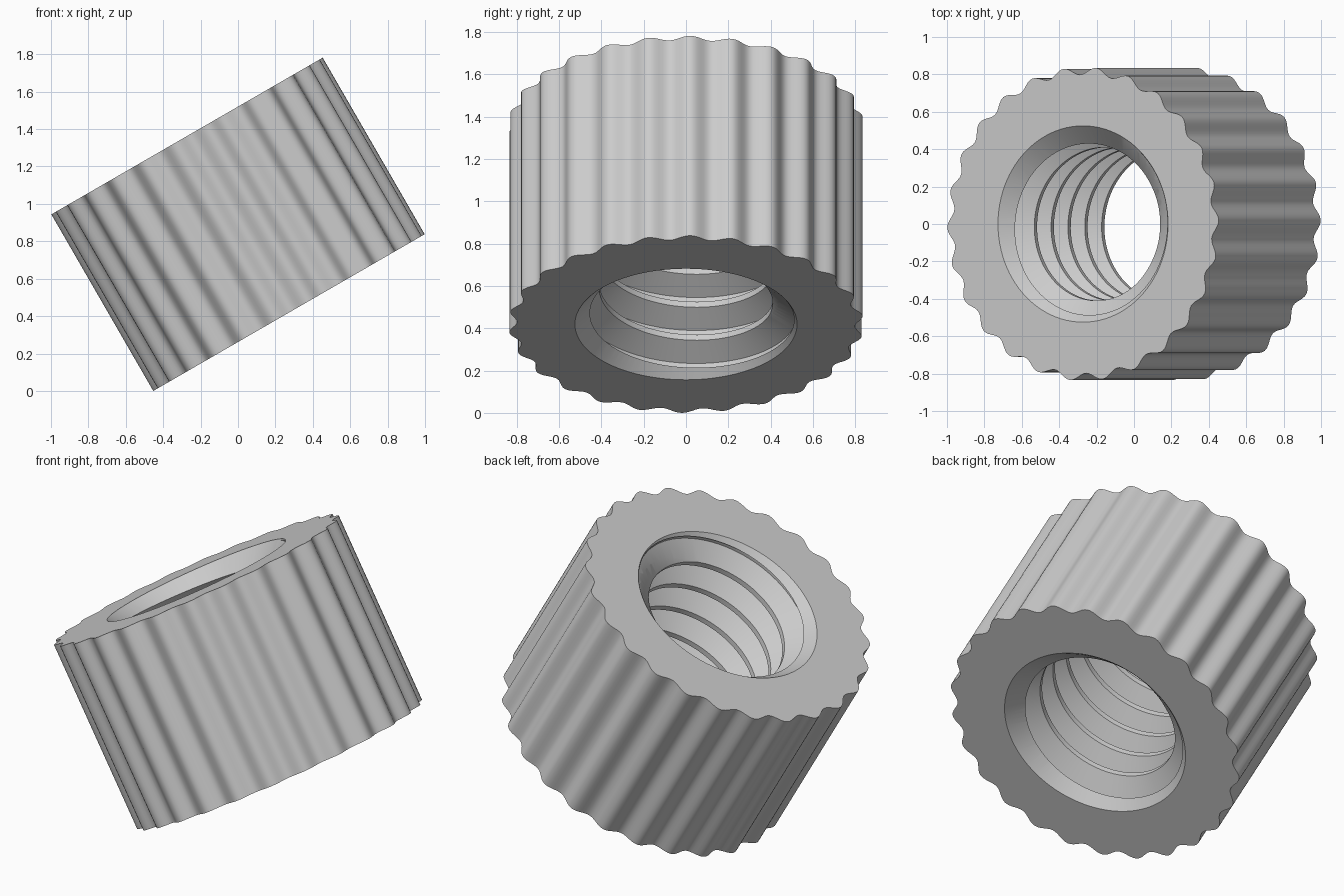
import bpy, bmesh, math
from mathutils import Matrix

cube = bpy.data.objects.get("Cube")
if cube:
    bpy.data.objects.remove(cube, do_unlink=True)

HEIGHT = 1.09
FLUTES = 26
FLUTE_STEPS = 12
PITCH = 0.18
MINOR, MAJOR, RIM = 0.41, 0.52, 0.525
TILT = math.radians(-30)

grey = bpy.data.materials.new("plain_grey")
grey.use_nodes = True
colour = (0.6, 0.6, 0.6, 1)
grey.diffuse_color = colour
grey.node_tree.nodes["Principled BSDF"].inputs["Base Color"].default_value = colour


def make_object(name, bm):
    bmesh.ops.recalc_face_normals(bm, faces=bm.faces)
    mesh = bpy.data.meshes.new(name)
    bm.to_mesh(mesh)
    bm.free()
    mesh.materials.append(grey)
    obj = bpy.data.objects.new(name, mesh)
    bpy.context.collection.objects.link(obj)
    return obj


def fluted_body():
    """Prism whose outline is a wavy circle."""
    bm = bmesh.new()
    count = FLUTES * FLUTE_STEPS
    phase = math.radians(1.37)
    ring = []
    for i in range(count):
        a = 2 * math.pi * i / count
        r = 0.818 + 0.02 * math.cos(FLUTES * a)
        ring.append(bm.verts.new((r * math.cos(a + phase), r * math.sin(a + phase), -HEIGHT / 2)))
    base = bm.faces.new(ring)
    top = bmesh.ops.extrude_face_region(bm, geom=[base], use_keep_orig=True)["geom"]
    moved = [v for v in top if isinstance(v, bmesh.types.BMVert)]
    bmesh.ops.translate(bm, vec=(0, 0, HEIGHT), verts=moved)
    return make_object("threaded_collar", bm)


def thread_cutter(segments=96, turns=9):
    """Right-hand helical rod with flat crests and roots, closed at both ends."""
    bm = bmesh.new()
    half_crest = 0.015
    flank = (MAJOR - MINOR) * math.tan(math.radians(30))
    profile = [(-half_crest, MINOR), (half_crest, MINOR),
               (half_crest + flank, MAJOR), (PITCH - half_crest - flank, MAJOR)]
    n = len(profile)
    start = -0.379 - PITCH / 2 - 2 * PITCH
    rows = turns * n + 1
    cols = []
    for i in range(segments):
        a = 2 * math.pi * i / segments
        extra = n if i == 0 else 0
        column = []
        for j in range(rows + extra):
            dz, r = profile[j % n]
            z = start + PITCH * (j // n + i / segments) + dz
            column.append(bm.verts.new((r * math.cos(a), r * math.sin(a), z)))
        cols.append(column)

    # Each turn joins the next one at the seam
    def vert(i, j):
        return cols[i][j] if i < segments else cols[0][j + n]

    for i in range(segments):
        for j in range(rows - 1):
            bm.faces.new((vert(i, j), vert(i + 1, j), vert(i + 1, j + 1), vert(i, j + 1)))
    # Fan caps well outside the body
    open_edges = [e for e in bm.edges if e.is_boundary]
    low = bm.verts.new((0, 0, start - PITCH))
    high = bm.verts.new((0, 0, start + PITCH * (turns + 2)))
    for e in open_edges:
        middle = sum(v.co.z for v in e.verts) / 2
        bm.faces.new((*e.verts, low if middle < 0 else high))
    return make_object("thread_cutter", bm)


def chamfer_cutter(side):
    """45 degree countersink for one end of the bore."""
    bm = bmesh.new()
    outside, inside = 0.1, 0.2
    bmesh.ops.create_cone(bm, cap_ends=True, segments=96,
                          radius1=RIM - inside, radius2=RIM + outside,
                          depth=inside + outside)
    shift = HEIGHT / 2 + (outside - inside) / 2
    bmesh.ops.translate(bm, vec=(0, 0, shift), verts=bm.verts)
    if side < 0:
        bmesh.ops.rotate(bm, matrix=Matrix.Rotation(math.pi, 3, "X"), verts=bm.verts)
    return make_object("chamfer_cutter", bm)


# Cut the threaded bore and its two countersinks
collar = fluted_body()
bpy.context.view_layer.objects.active = collar
collar.select_set(True)
for cutter in (thread_cutter(), chamfer_cutter(1), chamfer_cutter(-1)):
    cutter.hide_render = True
    cut = collar.modifiers.new("bore", "BOOLEAN")
    cut.operation = "DIFFERENCE"
    cut.solver = "EXACT"
    cut.object = cutter
    bpy.ops.object.modifier_apply(modifier=cut.name)
    bpy.data.objects.remove(cutter, do_unlink=True)

# Lean the collar over and rest it on the floor
collar.data.transform(Matrix.Rotation(TILT, 4, "Y"))
lowest = min(v.co.z for v in collar.data.vertices)
collar.data.transform(Matrix.Translation((0, 0, -lowest)))
bpy.ops.object.shade_smooth_by_angle(angle=math.radians(28))
